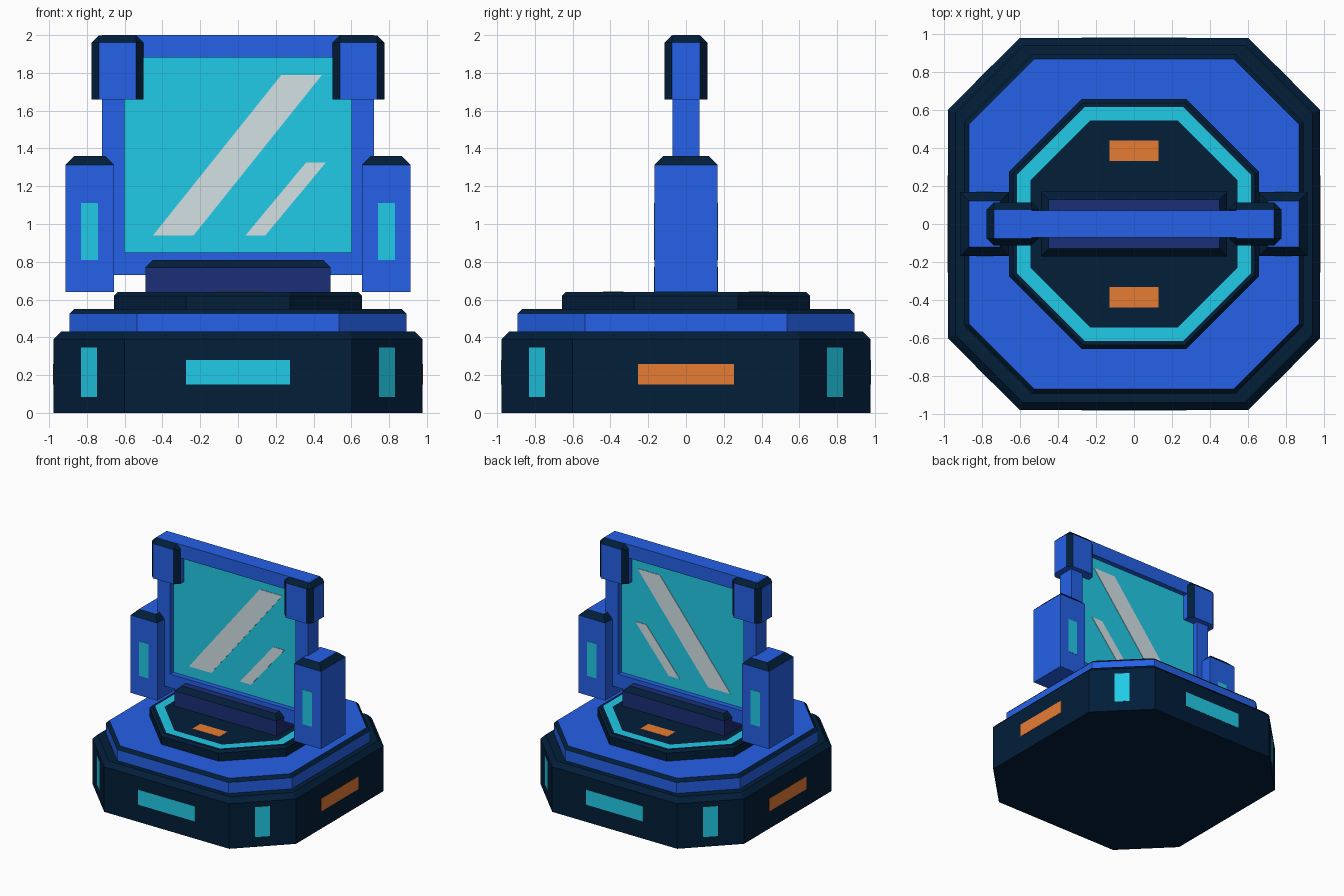
import bpy, bmesh, math
from mathutils import Matrix, Vector

if "Cube" in bpy.data.objects:
    bpy.data.objects.remove(bpy.data.objects["Cube"])


def srgb(r, g, b):
    f = lambda c: c / 12.92 if c <= 0.04045 else ((c + 0.055) / 1.055) ** 2.4
    return tuple(f(c / 255) for c in (r, g, b)) + (1.0,)


def material(name, *rgb):
    m = bpy.data.materials.new(name)
    m.diffuse_color = srgb(*rgb)
    m.use_nodes = True
    m.node_tree.nodes["Principled BSDF"].inputs["Base Color"].default_value = m.diffuse_color
    return m


NAVY = material("dark navy", 2, 30, 57)
BLUE = material("bright blue", 37, 98, 234)
CYAN = material("cyan glow", 34, 207, 236)
ORANGE = material("orange light", 236, 127, 54)
GREY = material("pale glare", 212, 225, 229)
INDIGO = material("indigo", 26, 46, 118)


def finish(name, bm, *mats):
    bmesh.ops.recalc_face_normals(bm, faces=bm.faces[:])
    me = bpy.data.meshes.new(name)
    bm.to_mesh(me)
    bm.free()
    for m in mats:
        me.materials.append(m)
    ob = bpy.data.objects.new(name, me)
    bpy.context.collection.objects.link(ob)
    return ob


def box_bm(lo, hi):
    """Box between two opposite corners."""
    bm = bmesh.new()
    bmesh.ops.create_cube(bm, size=1)
    lo, hi = Vector(lo), Vector(hi)
    for v in bm.verts:
        v.co = (lo + hi) / 2 + v.co * (hi - lo)
    bm.normal_update()
    return bm


def chamfered_box(name, lo, hi, width, mats, top_only=True):
    """Box whose chamfer takes the second material; the bottom stays sharp."""
    bm = box_bm(lo, hi)
    test = all if top_only else any
    edges = [e for e in bm.edges if test(abs(v.co.z - hi[2]) < 1e-5 for v in e.verts)]
    bmesh.ops.bevel(bm, geom=edges, offset=width, segments=1, affect='EDGES', material=1)
    return finish(name, bm, *mats)


def octagon_tier(name, half, corner, rings, mats):
    """Stack octagon rings (inset, z, material of the band below); the last ring is capped."""
    bm = bmesh.new()
    prev = None
    for inset, z, mat in rings:
        h, c = half - inset, corner - inset * math.tan(math.pi / 8)
        pts = [(c, -h), (h, -c), (h, c), (c, h), (-c, h), (-h, c), (-h, -c), (-c, -h)]
        ring = [bm.verts.new((x, y, z)) for x, y in pts]
        if prev:
            for i in range(8):
                j = (i + 1) % 8
                bm.faces.new((prev[i], prev[j], ring[j], ring[i])).material_index = mat
        else:
            bm.faces.new(ring[::-1]).material_index = mat
        prev = ring
    bm.faces.new(prev).material_index = 0
    return finish(name, bm, *mats)


def wall_plate(name, width, z0, z1, dist, angle, mat):
    """Thin light on a vertical wall at the given distance and heading."""
    bm = box_bm((-width / 2, -dist - 0.002, z0), (width / 2, -dist + 0.003, z1))
    bm.transform(Matrix.Rotation(angle, 4, 'Z'))
    return finish(name, bm, mat)


# Stepped octagonal base
octagon_tier("base_tier", 0.977, 0.6, [(0, 0, 0), (0, 0.39, 0), (0.04, 0.43, 0)], [NAVY])
octagon_tier("middle_tier", 0.892, 0.534,
             [(0, 0.43, 0), (0, 0.525, 0), (0.025, 0.55, 1)], [BLUE, NAVY])
octagon_tier("upper_tier", 0.657, 0.275,
             [(0, 0.55, 0), (0, 0.62, 0), (0.02, 0.64, 0), (0.042, 0.64, 0), (0.112, 0.64, 1)],
             [NAVY, CYAN])

# Lights around the base
for i in range(2):
    wall_plate("base_long_light", 0.55, 0.15, 0.28, 0.977, i * math.pi, CYAN)
    wall_plate("base_side_light", 0.51, 0.15, 0.26, 0.977, (i + 0.5) * math.pi, ORANGE)
for i in range(4):
    wall_plate("base_corner_light", 0.12, 0.085, 0.345, 1.577 / math.sqrt(2),
               (i + 0.5) * math.pi / 2, CYAN)

# Small lights on the deck
for s in (-1, 1):
    finish("deck_light", box_bm((-0.13, s * 0.385 - 0.055, 0.637),
                                (0.13, s * 0.385 + 0.055, 0.642)), ORANGE)

# Plinth below the screen
chamfered_box("screen_plinth", (-0.49, -0.17, 0.64), (0.49, 0.17, 0.81), 0.04, [INDIGO, NAVY])

# Frame with a recessed screen on both sides
bm = box_bm((-0.72, -0.072, 0.73), (0.72, 0.072, 2.0))
panels = [f for f in bm.faces if abs(f.calc_center_median().y) > 0.05]
bmesh.ops.inset_individual(bm, faces=panels, thickness=0.167)
for f in panels:
    # recess walls come from extruding the panel inward
    screen = bmesh.ops.extrude_discrete_faces(bm, faces=[f])["faces"][0]
    screen.material_index = 1
    for v in screen.verts:
        v.co.y = math.copysign(0.027, v.co.y)
finish("screen_frame", bm, BLUE, CYAN)

# Slanted glare stripes on both faces of the screen
for x0, x1, top, shift in ((-0.45, -0.235, 1.79, 0.68), (0.04, 0.145, 1.325, 0.32)):
    for s in (-1, 1):
        bm = bmesh.new()
        a, b = [[bm.verts.new((x, y, z)) for x, z in
                 ((x0, 0.94), (x1, 0.94), (x1 + shift, top), (x0 + shift, top))]
                for y in (s * 0.025, s * 0.031)]
        bm.faces.new(a)
        bm.faces.new(b[::-1])
        for i in range(4):
            j = (i + 1) % 4
            bm.faces.new((a[j], a[i], b[i], b[j]))
        finish("glare_stripe", bm, GREY)

# Corner caps and side pillars
for s in (-1, 1):
    xs = sorted((s * 0.5, s * 0.775))
    chamfered_box("corner_cap", (xs[0], -0.114, 1.66), (xs[1], 0.114, 1.999), 0.039,
                  [BLUE, NAVY], top_only=False)
    xs = sorted((s * 0.657, s * 0.913))
    chamfered_box("side_pillar", (xs[0], -0.168, 0.64), (xs[1], 0.168, 1.36), 0.047,
                  [BLUE, NAVY])
    for t in (-1, 1):
        finish("pillar_light", box_bm((s * 0.785 - 0.045, t * 0.168 - 0.002, 0.81),
                                      (s * 0.785 + 0.045, t * 0.168 + 0.002, 1.11)), CYAN)
